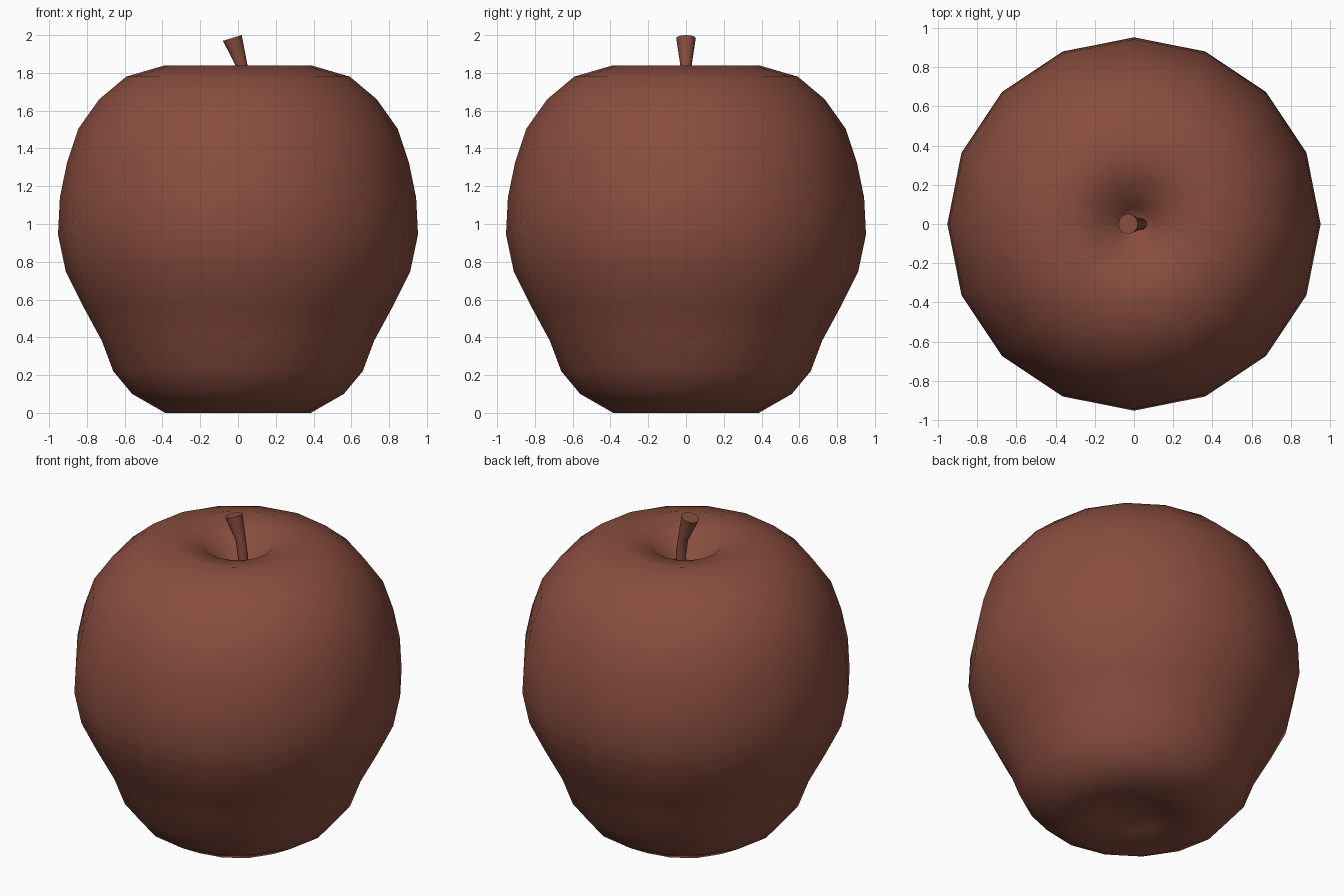
import bpy, bmesh, math
from mathutils import Vector, Matrix

if "Cube" in bpy.data.objects:
    bpy.data.objects.remove(bpy.data.objects["Cube"])

skin = bpy.data.materials.new("reddish_brown")
skin.diffuse_color = (0.25, 0.075, 0.05, 1)
skin.use_nodes = True
skin.node_tree.nodes["Principled BSDF"].inputs["Base Color"].default_value = skin.diffuse_color


def make_object(name, bm):
    bmesh.ops.recalc_face_normals(bm, faces=bm.faces)
    mesh = bpy.data.meshes.new(name)
    bm.to_mesh(mesh)
    bm.free()
    mesh.materials.append(skin)
    obj = bpy.data.objects.new(name, mesh)
    bpy.context.collection.objects.link(obj)
    return obj


def skin_rings(bm, rings):
    for a, b in zip(rings, rings[1:]):
        n = len(a)
        for i in range(n):
            j = (i + 1) % n
            bm.faces.new((a[i], a[j], b[j], b[i]))


def ring(bm, centre, radius, sides, rot=Matrix()):
    pts = [Vector((math.cos(t), math.sin(t), 0)) * radius
           for t in (math.tau * i / sides for i in range(sides))]
    return [bm.verts.new(Vector(centre) + rot @ p) for p in pts]


# Fruit body: lathe profile (radius, height), dimpled at both ends
profile = [(0.2, 0.06), (0.385, 0.0), (0.56, 0.10), (0.66, 0.22), (0.72, 0.38),
           (0.82, 0.565), (0.912, 0.75), (0.953, 0.945), (0.943, 1.14),
           (0.905, 1.325), (0.845, 1.505), (0.735, 1.66), (0.592, 1.78),
           (0.387, 1.84), (0.2, 1.80), (0.08, 1.67)]
bm = bmesh.new()
rings = [ring(bm, (0, 0, z), r, 16) for r, z in profile]
skin_rings(bm, rings)
for end, z in ((rings[0], 0.12), (rings[-1], 1.61)):
    tip = bm.verts.new((0, 0, z))
    for i in range(16):
        bm.faces.new((end[i], end[(i + 1) % 16], tip))
body = make_object("fruit_body", bm)
for p in body.data.polygons:
    p.use_smooth = True

# Stem: bent tapered tube, wider at its tilted top
bm = bmesh.new()
path = [(0.035, 1.58, 0.032, 0), (0.035, 1.74, 0.03, -8),
        (0.02, 1.84, 0.03, -18), (-0.03, 1.985, 0.052, -17)]
rings = [ring(bm, (x, 0, z), r, 12, Matrix.Rotation(math.radians(a), 4, 'Y'))
         for x, z, r, a in path]
skin_rings(bm, rings)
bm.faces.new(rings[0])
bm.faces.new(rings[-1])
stem = make_object("stem", bm)
for p in stem.data.polygons:
    p.use_smooth = len(p.vertices) == 4
